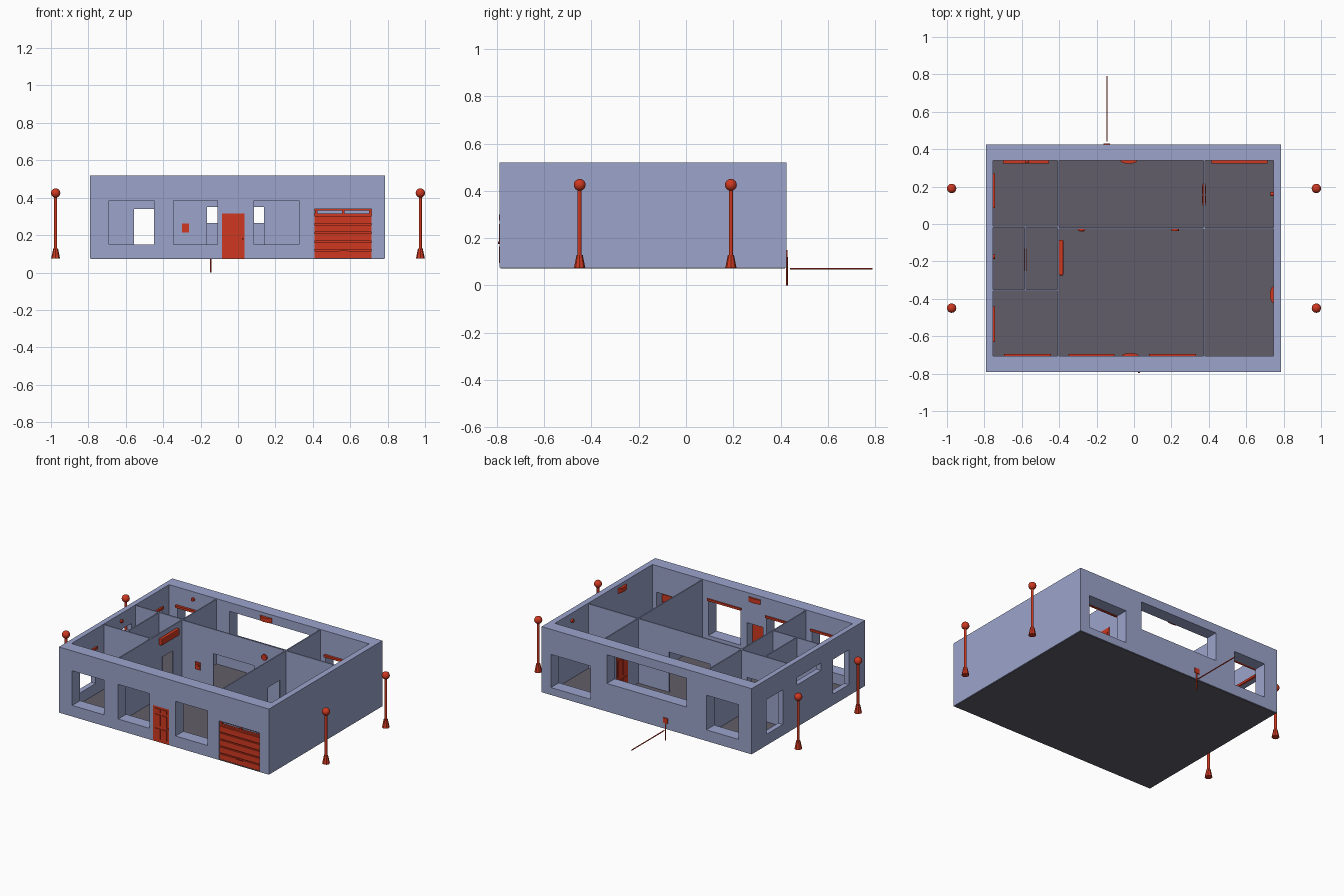
import bpy, bmesh
from math import pi
from mathutils import Matrix, Vector

if "Cube" in bpy.data.objects:
    bpy.data.objects.remove(bpy.data.objects["Cube"])


def material(name, rgb):
    m = bpy.data.materials.new(name)
    m.diffuse_color = (*rgb, 1)
    m.use_nodes = True
    m.node_tree.nodes["Principled BSDF"].inputs["Base Color"].default_value = m.diffuse_color
    return m


BLUE = material("wall_blue", (0.33, 0.37, 0.60))
RED = material("fitting_red", (0.62, 0.04, 0.015))
DARK = material("floor_dark", (0.12, 0.11, 0.14))


def finish(name, bm, mat):
    me = bpy.data.meshes.new(name)
    bmesh.ops.recalc_face_normals(bm, faces=bm.faces)
    bm.to_mesh(me)
    bm.free()
    if mat:
        me.materials.append(mat)
    ob = bpy.data.objects.new(name, me)
    bpy.context.collection.objects.link(ob)
    return ob


def add_box(bm, b):
    x0, x1, y0, y1, z0, z1 = b
    m = Matrix.Translation(((x0 + x1) / 2, (y0 + y1) / 2, (z0 + z1) / 2))
    m = m @ Matrix.Diagonal((x1 - x0, y1 - y0, z1 - z0, 1))
    bmesh.ops.create_cube(bm, size=1, matrix=m)


def boxes(name, mat, *bs):
    bm = bmesh.new()
    for b in bs:
        add_box(bm, b)
    return finish(name, bm, mat)


def cylinder(name, mat, c, r1, r2, h, axis='Z', n=16, squash=(1, 1, 1)):
    bm = bmesh.new()
    rot = {'Z': Matrix(), 'X': Matrix.Rotation(pi / 2, 4, 'Y'),
           'Y': Matrix.Rotation(pi / 2, 4, 'X')}[axis]
    m = Matrix.Translation(c) @ Matrix.Diagonal((*squash, 1)) @ rot
    bmesh.ops.create_cone(bm, cap_ends=True, segments=n, radius1=r1, radius2=r2, depth=h, matrix=m)
    return finish(name, bm, mat)


def wall(name, box, cuts):
    """Solid box with openings cut out of it."""
    ob = boxes(name, BLUE, box)
    bpy.context.view_layer.objects.active = ob
    for c in cuts:
        cutter = boxes("cutter", None, c)
        cutter.hide_render = True
        mod = ob.modifiers.new("opening", 'BOOLEAN')
        mod.operation, mod.solver, mod.object = 'DIFFERENCE', 'EXACT', cutter
        bpy.ops.object.modifier_apply(modifier=mod.name)
        bpy.data.objects.remove(cutter)
    return ob


Z0, Z1 = 0.075, 0.52
FRONT, BACK, LEFT = (-0.85, -0.69), (0.32, 0.5), (-0.85, -0.74)

# outer shell: room cavity, then front, back and left openings
front_windows = [(-0.69, -0.45), (-0.345, -0.11), (0.085, 0.325)]
cuts = [(-0.755, 0.745, -0.705, 0.34, 0, 0.6)]
cuts += [(a, b, *FRONT, 0.15, 0.385) for a, b in front_windows]
cuts += [(-0.085, 0.035, *FRONT, 0.05, 0.315), (0.41, 0.715, *FRONT, 0.05, 0.34)]
cuts += [(-0.69, -0.45, *BACK, 0.15, 0.385), (-0.30, 0.295, *BACK, 0.265, 0.46),
         (0.42, 0.715, *BACK, 0.125, 0.35)]
cuts += [(*LEFT, 0.092, 0.264, 0.15, 0.385), (*LEFT, -0.317, -0.06, 0.36, 0.41),
         (*LEFT, -0.615, -0.446, 0.15, 0.385)]
wall("outer_walls", (-0.79, 0.785, -0.79, 0.425, Z0, Z1), cuts)
boxes("floor_slab", DARK, (-0.785, 0.78, -0.785, 0.42, 0.072, 0.078))

# thin room partitions with doorways
T = 0.004
TOP = 0.515


def wall_x(name, x, y0, y1, doors):
    wall(name, (x - T, x + T, y0, y1, Z0, TOP),
         [(x - 0.02, x + 0.02, a, b, 0.05, h) for a, b, h in doors])


def wall_y(name, y, x0, x1, doors):
    wall(name, (x0, x1, y - T, y + T, Z0, TOP),
         [(a, b, y - 0.02, y + 0.02, 0.05, h) for a, b, h in doors])


wall_x("left_partition", -0.404, -0.71, 0.345, [(-0.25, -0.125, 0.345)])
wall_x("garage_partition", 0.375, -0.71, 0.345, [(-0.22, -0.09, 0.34), (0.098, 0.217, 0.34)])
wall_x("bathroom_partition", -0.582, -0.354, -0.014, [(-0.25, -0.13, 0.34)])
wall_y("middle_partition", -0.023, -0.404, 0.75, [(-0.165, 0.14, 0.35)])
wall_y("back_bedroom_partition", -0.014, -0.76, -0.404, [(-0.555, -0.45, 0.34)])
wall_y("front_bedroom_partition", -0.354, -0.76, -0.404, [(-0.555, -0.45, 0.34)])

# front door with raised panels and a knob
panels = [(x, x + 0.038, -0.792, -0.78, a, b) for x in (-0.07, -0.018)
          for a, b in ((0.095, 0.165), (0.185, 0.26), (0.275, 0.3))]
boxes("front_door", RED, (-0.085, 0.035, -0.787, -0.762, Z0, 0.315), *panels)
cylinder("front_door_knob", RED, (0.026, -0.79, 0.18), 0.005, 0.005, 0.012, 'Y', 10)

# inner doors
boxes("room_door", RED, (0.367, 0.383, 0.098, 0.217, Z0, 0.34),
      *[(0.364, 0.386, y, y + 0.038, a, b) for y in (0.113, 0.164)
        for a, b in ((0.1, 0.18), (0.2, 0.31))])
boxes("bathroom_door", RED, (-0.588, -0.576, -0.25, -0.13, Z0, 0.34))

# garage door: slats, glazed strip at the top, handle
N = 5
step = (0.31 - Z0) / N
slats = [(0.41, 0.715, -0.782, -0.765, Z0 + i * step, Z0 + (i + 1) * step - 0.008) for i in range(N)]
top_strip = [(0.41, 0.715, -0.78, -0.765, a, b) for a, b in ((0.306, 0.316), (0.333, 0.34))]
top_strip += [(x - 0.007, x + 0.007, -0.779, -0.766, 0.316, 0.333) for x in (0.418, 0.5625, 0.707)]
boxes("garage_door", RED, (0.41, 0.715, -0.773, -0.767, Z0, 0.308), *slats, *top_strip)
boxes("garage_handle", RED, (0.542, 0.585, -0.79, -0.78, 0.111, 0.118))

# curtain rails above the windows
for a, b in front_windows:
    boxes("front_curtain_rail", RED, (a - 0.006, b + 0.006, -0.706, -0.696, 0.388, 0.402))
boxes("back_left_curtain_rail", RED, (-0.70, -0.455, 0.324, 0.341, 0.385, 0.4))
boxes("back_right_curtain_rail", RED, (0.415, 0.715, 0.324, 0.341, 0.348, 0.362))
for a, b in ((0.086, 0.27), (-0.63, -0.44)):
    boxes("side_curtain_rail", RED, (-0.756, -0.743, a, b, 0.385, 0.4))

# air conditioner on the living room wall
ac = boxes("air_conditioner", RED, (-0.402, -0.378, -0.275, -0.085, 0.44, 0.485))
bev = ac.modifiers.new("bevel", 'BEVEL')
bev.width, bev.segments = 0.005, 2

# half-oval wall lights
for x, y, q in ((-0.02, -0.705, (1, 0.32, 1)), (-0.028, 0.34, (1, 0.4, 1)),
                (0.745, -0.378, (0.4, 1, 1))):
    cylinder("wall_light", RED, (x, y, 0.482), 0.045, 0.045, 0.03, 'Z', 24, q)

# small round wall fittings
for x, y, ax in ((0.738, 0.16, 'X'), (-0.749, -0.175, 'X'), (-0.572, 0.334, 'Y')):
    cylinder("round_fitting", RED, (x, y, 0.47), 0.011, 0.011, 0.014, ax)
cylinder("round_wall_clock", RED, (0.22, -0.032, 0.43), 0.02, 0.02, 0.012, 'Y', 20)
boxes("control_panel", RED, (-0.299, -0.261, -0.034, -0.026, 0.213, 0.262))
cylinder("control_dial", RED, (-0.28, -0.036, 0.24), 0.012, 0.012, 0.006, 'Y', 16)

# garden tap plate, standpipe and hose pipe behind the house
boxes("tap_plate", RED, (-0.164, -0.127, 0.424, 0.43, 0.115, 0.15))
cylinder("standpipe", RED, (-0.145, 0.427, 0.06), 0.004, 0.004, 0.12, 'Z', 10)
cylinder("ground_pipe", RED, (-0.145, 0.615, 0.07), 0.0035, 0.0035, 0.35, 'Y', 10)

# four lamp posts
for x in (-0.975, 0.975):
    for y in (-0.45, 0.19):
        cylinder("lamp_base", RED, (x, y, 0.101), 0.024, 0.013, 0.054, 'Z', 8)
        cylinder("lamp_pole", RED, (x, y, 0.265), 0.0085, 0.0085, 0.28, 'Z', 12)
        bm = bmesh.new()
        bmesh.ops.create_uvsphere(bm, u_segments=20, v_segments=12, radius=0.025,
                                  matrix=Matrix.Translation((x, y, 0.425)))
        globe = finish("lamp_globe", bm, RED)
        globe.data.shade_smooth()
